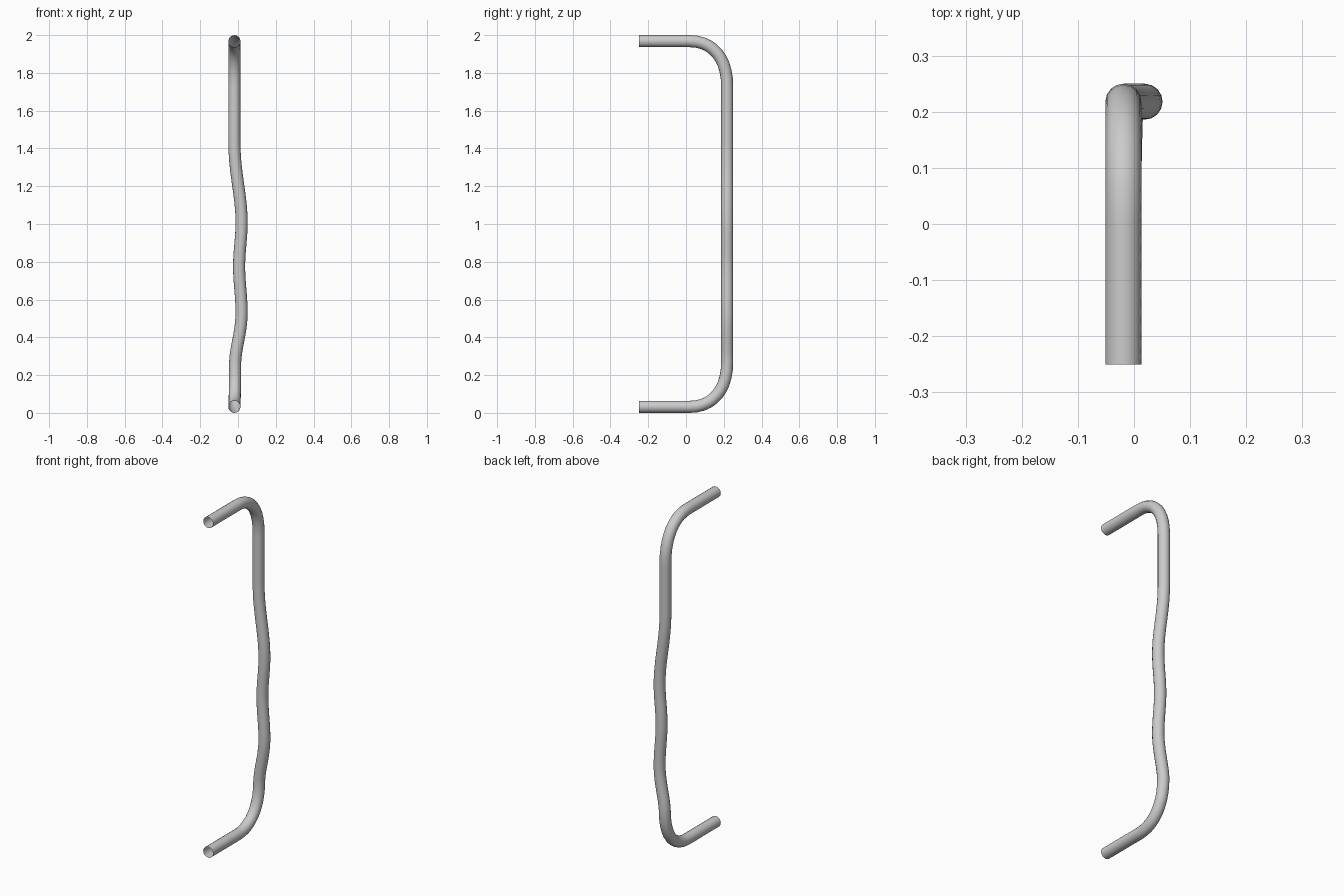
import bpy

if "Cube" in bpy.data.objects:
    bpy.data.objects.remove(bpy.data.objects["Cube"])

R = 0.032          # tube radius
YB = 0.218         # depth of the upright grip
X0 = -0.019        # side position of the arms
X1 = 0.019         # side position of the wave crests

# Path: (point, left handle offset, right handle offset)
arm, bend = 0.12, 0.15
path = [
    ((X0, -0.25, R), (0, -.05, 0), (0, .05, 0)),
    ((X0, 0.02, R), (0, -.05, 0), (0, arm, 0)),
    ((X0 + .004, YB, 0.27), (0, 0, -bend), (.003, 0, .08)),
    ((X1, YB, 0.53), (0, 0, -.10), (0, 0, .09)),
    ((0.006, YB, 0.775), (0, 0, -.09), (0, 0, .09)),
    ((X1, YB, 1.01), (0, 0, -.09), (0, 0, .14)),
    ((X0, YB, 1.43), (0, 0, -.16), (0, 0, .05)),
    ((X0, YB, 1.73), (0, 0, -.05), (0, 0, bend)),
    ((X0, 0.02, 2 - R), (0, arm, 0), (0, -.05, 0)),
    ((X0, -0.25, 2 - R), (0, .05, 0), (0, -.05, 0)),
]

# Bent open tube handle
curve = bpy.data.curves.new("bent_handle", 'CURVE')
curve.dimensions = '3D'
curve.bevel_depth = R
curve.bevel_resolution = 6
curve.resolution_u = 10
curve.use_fill_caps = False
spline = curve.splines.new('BEZIER')
spline.bezier_points.add(len(path) - 1)
for bp, (co, left, right) in zip(spline.bezier_points, path):
    bp.handle_left_type = bp.handle_right_type = 'FREE'
    bp.co = co
    bp.handle_left = [a + b for a, b in zip(co, left)]
    bp.handle_right = [a + b for a, b in zip(co, right)]

handle = bpy.data.objects.new("bent_handle", curve)
bpy.context.collection.objects.link(handle)
bpy.context.view_layer.objects.active = handle
handle.select_set(True)
bpy.ops.object.convert(target='MESH')
bpy.ops.object.shade_smooth_by_angle()
